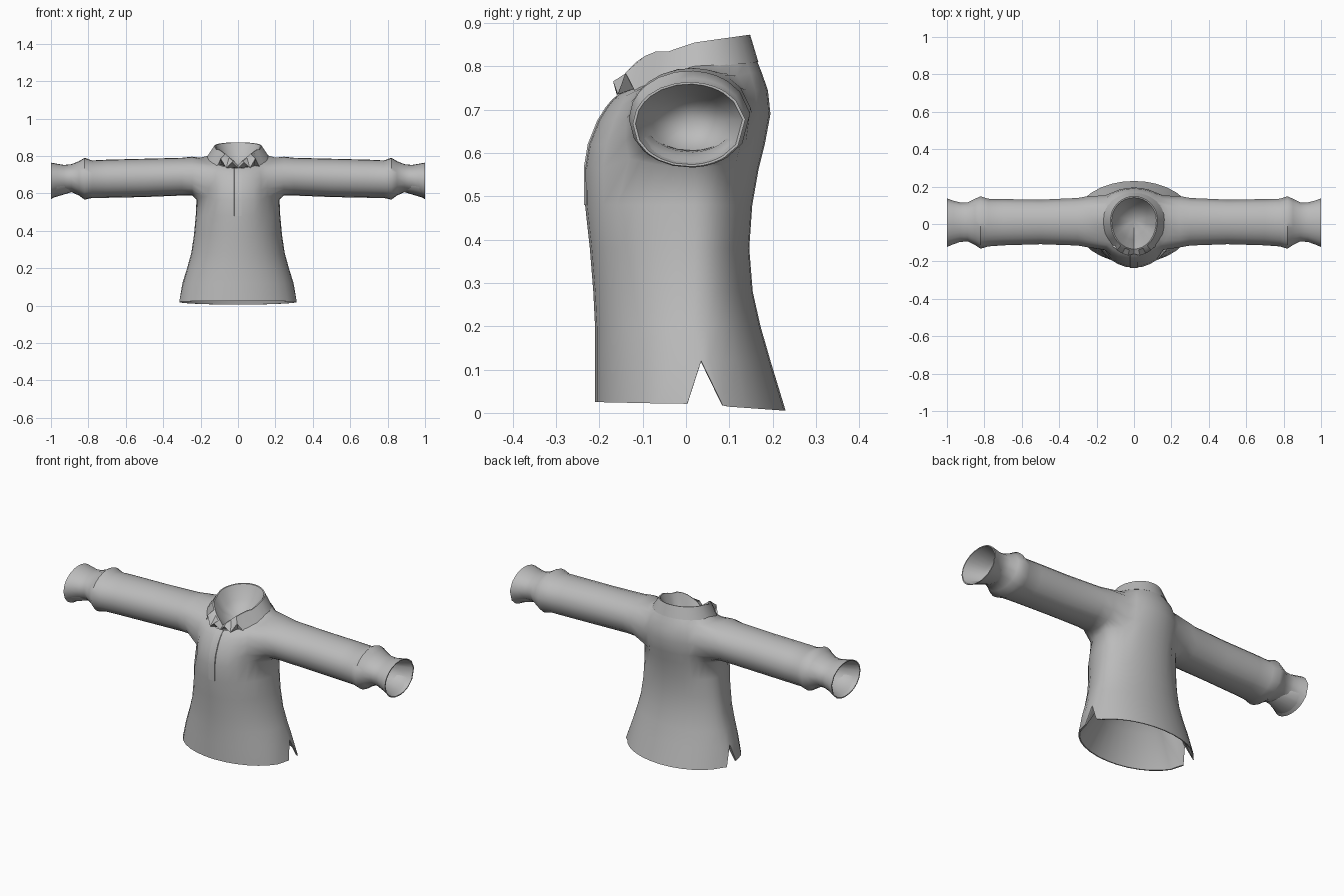
import bpy, bmesh, math
from mathutils import Vector

if "Cube" in bpy.data.objects:
    bpy.data.objects.remove(bpy.data.objects["Cube"])

N = 32      # columns around the torso
CY = 0.02   # side seam depth

grey = bpy.data.materials.new("cloth_grey")
grey.diffuse_color = (0.5, 0.5, 0.5, 1)
grey.use_nodes = True
grey.node_tree.nodes["Principled BSDF"].inputs["Base Color"].default_value = grey.diffuse_color


def finish(bm, name, angle=40):
    bmesh.ops.recalc_face_normals(bm, faces=bm.faces[:])
    me = bpy.data.meshes.new(name)
    bm.to_mesh(me)
    bm.free()
    ob = bpy.data.objects.new(name, me)
    bpy.context.collection.objects.link(ob)
    me.materials.append(grey)
    bpy.ops.object.select_all(action='DESELECT')
    ob.select_set(True)
    bpy.context.view_layer.objects.active = ob
    bpy.ops.object.shade_smooth_by_angle(angle=math.radians(angle))
    return ob


def face(bm, verts):
    vs = list(dict.fromkeys(verts))
    if len(vs) > 2:
        bm.faces.new(vs)


def bridge(bm, a, b):
    for i in range(len(a)):
        k = (i + 1) % len(a)
        face(bm, (a[i], a[k], b[k], b[i]))


def recess(bm, loop, apex, rim=0.96):
    """Cloth edge thickness plus a hollow lining behind an opening."""
    apex = Vector(apex)
    c = sum((v.co for v in loop), Vector()) / len(loop)
    inner = [bm.verts.new(c + (v.co - c) * rim) for v in loop]
    bridge(bm, loop, inner)
    mid = [bm.verts.new(v.co.lerp(apex, 0.5) + (v.co - c) * 0.2) for v in inner]
    bridge(bm, inner, mid)
    tip = bm.verts.new(apex)
    bridge(bm, mid, [tip] * len(mid))


def ring_point(j, zf, zs, zb, yf, yb, hw):
    t = 2 * math.pi * j / N
    s = math.sin(t)
    y = CY + (yb - CY if s > 0 else CY - yf) * s
    z = zs + (zb - zs if s > 0 else zs - zf) * s
    return Vector((hw * math.cos(t), y, z))


# Torso rings: z front, z side, z back, y front, y back, half width
ROWS = [(.025, .02, .005, -.21, .23, .32), (.12, .12, .12, -.21, .195, .297),
        (.2, .2, .2, -.21, .172, .272), (.28, .28, .28, -.214, .154, .25),
        (.38, .38, .38, -.222, .146, .235), (.48, .48, .48, -.233, .153, .226),
        (.565, .565, .565, -.234, .168, .222), (.62, .62, .62, -.225, .182, .222),
        (.675, .68, .69, -.203, .195, .222), (.705, .735, .745, -.184, .189, .215),
        (.722, .782, .785, -.17, .175, .20), (.735, .802, .815, -.155, .163, .155)]
LOW, HIGH, HALF = 6, 10, 4   # armhole rows and half column span

bm = bmesh.new()
holes = {(r, j % N) for r in range(LOW + 1, HIGH) for c in (0, N // 2)
         for j in range(c - HALF + 1, c + HALF)}
grid = [[None if (r, j) in holes else bm.verts.new(ring_point(j, *row))
         for j in range(N)] for r, row in enumerate(ROWS)]

# Side slits at the hem
for c in (0, N // 2):
    d = 1 if c == 0 else -1
    bm.verts.remove(grid[0][c])
    grid[0][c] = grid[1][c]
    grid[1][c].co.y = 0.035
    grid[0][(c - d) % N].co.y = 0.003
    grid[0][(c + d) % N].co.y = 0.085

for r in range(len(ROWS) - 1):
    for j in range(N):
        k = (j + 1) % N
        in_arm = LOW <= r < HIGH and any(
            (j - c + HALF) % N < 2 * HALF for c in (0, N // 2))
        if not in_arm:
            face(bm, (grid[r][j], grid[r][k], grid[r + 1][k], grid[r + 1][j]))
recess(bm, grid[0], (0, 0.035, 0.34), 0.975)

# Sleeves: x, z low, z high, y front, y back
SLEEVE = [(.245, .588, .796, -.125, .15), (.3, .588, .79, -.115, .14),
          (.5, .58, .785, -.108, .131), (.7, .576, .78, -.114, .134),
          (.78, .575, .776, -.12, .136), (.82, .566, .79, -.132, .149),
          (.85, .588, .772, -.112, .136), (.89, .606, .756, -.093, .116),
          (.93, .602, .752, -.096, .116), (.965, .59, .758, -.108, .125),
          (1.0, .568, .764, -.123, .138)]
for c, side in ((0, 1), (N // 2, -1)):
    js = [(c + i) % N for i in range(-HALF, HALF + 1)]
    loop = ([grid[LOW][j] for j in js]
            + [grid[r][js[-1]] for r in range(LOW + 1, HIGH)]
            + [grid[HIGH][j] for j in reversed(js)]
            + [grid[r][js[0]] for r in range(HIGH - 1, LOW, -1)])
    angles = [math.atan2((v.co.z - .675) / .108, (v.co.y - .012) / .14) for v in loop]
    # round off the armhole
    for v, a in zip(loop, angles):
        v.co.y = .5 * v.co.y + .5 * (.012 + .15 * math.cos(a))
        v.co.z = .5 * v.co.z + .5 * (.683 + .117 * math.sin(a))
    prev = loop
    for x, z0, z1, y0, y1 in SLEEVE:
        cur = [bm.verts.new((side * x, (y0 + y1) / 2 + (y1 - y0) / 2 * math.cos(a),
                             (z0 + z1) / 2 + (z1 - z0) / 2 * math.sin(a)))
               for a in angles]
        bridge(bm, prev, cur)
        prev = cur
    recess(bm, prev, (side * .8, .01, .67), 0.95)
finish(bm, "shirt_body_and_sleeves", 50)

# Folded collar: pointed leaf, top edge and neck lining
bm = bmesh.new()
TOP_Z = [.745, .772, .79, .81, .824, .834]      # from the front centre outwards
LEAF_Z = [.735, .765, .735, .785, .738, .752]   # zigzag collar points
top, leaf = [], []
for j in range(N):
    d = abs((j - 24 + 16) % N - 16)
    t = ring_point(j, .80, .855, .873, -.142, .148, .126)
    b = ring_point(j, .738, .795, .81, -.172, .167, .166)
    if d < len(TOP_Z):
        t.z, b.z = TOP_Z[d], LEAF_Z[d]
    if d == 0:
        b.y = -.160
    top.append(bm.verts.new(t))
    leaf.append(bm.verts.new(b))
bridge(bm, leaf, top)
recess(bm, top, (0, .02, .715), 0.95)
# leaf underside tucks into the neck
under = [bm.verts.new(ring_point(j, .737, .802, .815, -.15, .158, .15)) for j in range(N)]
bridge(bm, leaf, under)
finish(bm, "collar", 35)

# Front button strip, a thin plate down the chest
bm = bmesh.new()
strip = [[bm.verts.new((x, row[3] - off, row[0])) for x, off in
          ((-.022, -.003), (-.02, .002), (.018, .002), (.02, -.003))]
         for row in ROWS[5:]]
for a, b in zip(strip, strip[1:]):
    for i in range(3):
        face(bm, (a[i], a[i + 1], b[i + 1], b[i]))
finish(bm, "button_strip", 30)
